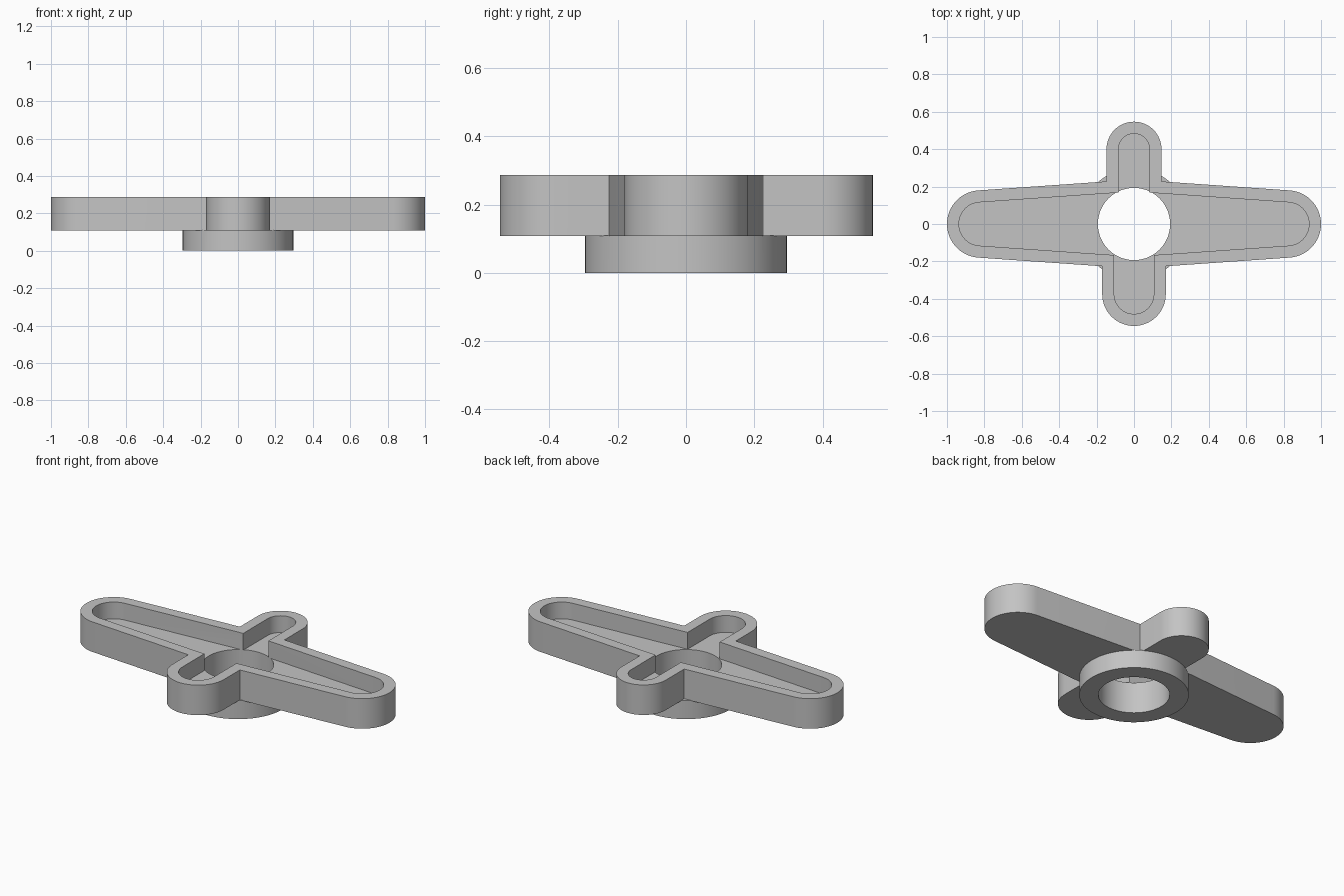
import bpy, bmesh
from math import sin, cos, tan, radians, pi

cube = bpy.data.objects.get("Cube")
if cube:
    bpy.data.objects.remove(cube, do_unlink=True)

BASE_Z, FLOOR_Z, TOP_Z = 0.108, 0.187, 0.287
WALL = 0.064
TAPER = radians(4)

grey = bpy.data.materials.new("plain grey")
grey.use_nodes = True
grey.diffuse_color = (0.55, 0.55, 0.55, 1)
grey.node_tree.nodes["Principled BSDF"].inputs["Base Color"].default_value = (0.55, 0.55, 0.55, 1)


def arc(cx, cy, r, start, end, steps=32):
    """Points along an arc, angles in radians."""
    return [(cx + r * cos(start + (end - start) * i / steps),
             cy + r * sin(start + (end - start) * i / steps)) for i in range(steps + 1)]


def prism(name, points, z0, z1):
    """Closed solid extruded from a flat outline."""
    bm = bmesh.new()
    face = bm.faces.new([bm.verts.new((x, y, z0)) for x, y in points])
    res = bmesh.ops.extrude_face_region(bm, geom=[face])
    verts = [v for v in res["geom"] if isinstance(v, bmesh.types.BMVert)]
    bmesh.ops.translate(bm, verts=verts, vec=(0, 0, z1 - z0))
    bmesh.ops.recalc_face_normals(bm, faces=bm.faces)
    mesh = bpy.data.meshes.new(name)
    bm.to_mesh(mesh)
    bm.free()
    mesh.materials.append(grey)
    obj = bpy.data.objects.new(name, mesh)
    bpy.context.collection.objects.link(obj)
    return obj


def cross_outline(inset):
    """Four-armed outline: two tapered side arms, two straight round-ended arms."""
    side_x, side_r = 0.82, 0.18 - inset
    back_y, back_r = 0.40, 0.147 - inset
    front_y, front_r = -0.375, 0.17 - inset
    half = pi / 2 - TAPER

    def edge(x):  # half depth of the tapered arm at x
        return side_r / cos(TAPER) + (side_x - x) * tan(TAPER)

    pts = arc(side_x, 0, side_r, -half, half)
    pts += [(back_r, edge(back_r))]
    pts += arc(0, back_y, back_r, 0, pi)
    pts += [(-back_r, edge(back_r))]
    pts += arc(-side_x, 0, side_r, pi - half, pi + half)
    pts += [(-front_r, -edge(front_r))]
    pts += arc(0, front_y, front_r, pi, 2 * pi)
    pts += [(front_r, -edge(front_r))]
    return pts


def combine(target, other, operation):
    """Apply a boolean and discard the second solid."""
    mod = target.modifiers.new(operation, 'BOOLEAN')
    mod.operation = operation
    mod.solver = 'EXACT'
    mod.object = other
    bpy.context.view_layer.objects.active = target
    bpy.ops.object.modifier_apply(modifier=mod.name)
    bpy.data.objects.remove(other, do_unlink=True)


def disc(name, r, z0, z1):
    return prism(name, arc(0, 0, r, 0, 2 * pi, 96)[:-1], z0, z1)


# Four-armed plate with a round hub beneath
horn = prism("four_arm_horn", cross_outline(0), BASE_Z, TOP_Z)
combine(horn, disc("hub", 0.296, 0, BASE_Z + 0.002), 'UNION')

# Recess that leaves a rim around the arms, then the central hole
combine(horn, prism("recess", cross_outline(WALL), FLOOR_Z, TOP_Z + 0.1), 'DIFFERENCE')
combine(horn, disc("bore", 0.193, -0.1, FLOOR_Z + 0.001), 'DIFFERENCE')

# Smooth the round walls, keep edges crisp
bpy.ops.object.select_all(action='DESELECT')
horn.select_set(True)
bpy.context.view_layer.objects.active = horn
bpy.ops.object.shade_smooth_by_angle(angle=radians(30))
